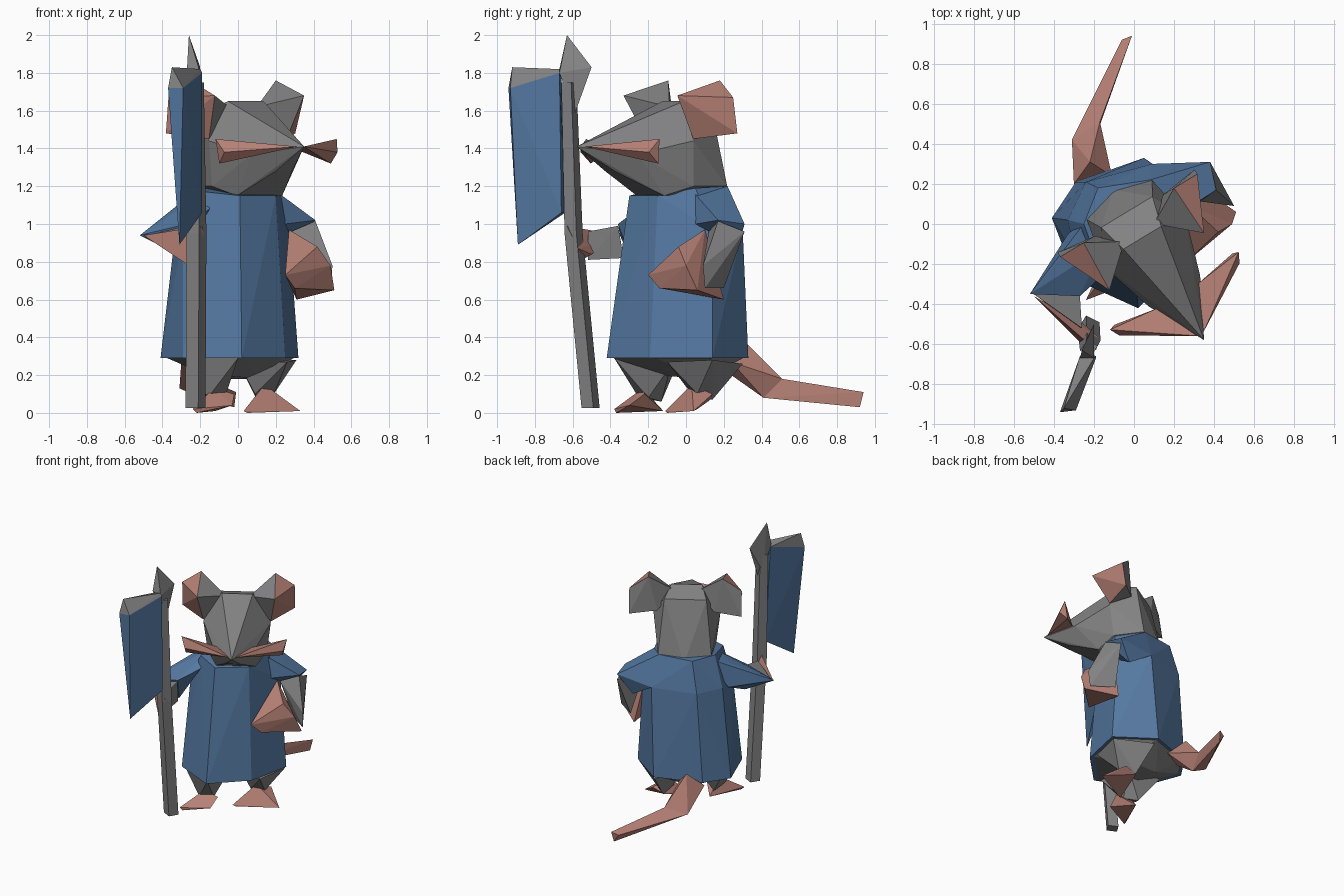
import bpy, bmesh
from mathutils import Vector


def material(name, color):
    m = bpy.data.materials.new(name)
    m.diffuse_color = color
    return m


BLUE = material("blue_cloth", (0.09, 0.19, 0.36, 1))
PINK = material("pink_skin", (0.47, 0.22, 0.18, 1))
GREY = material("grey_fur_and_metal", (0.23, 0.23, 0.235, 1))

# The head is turned: side axis, forward axis
SIDE, FWD = Vector((0.856, 0.517, 0)), Vector((0.517, -0.856, 0))


def turned(s, f, z):
    return SIDE * s + FWD * f + Vector((0, 0, z))


def hull(name, groups, mat=GREY):
    """Faceted solid: convex hull of each point group, joined in one object."""
    bm = bmesh.new()
    for pts in groups:
        part = bmesh.new()
        for p in pts:
            part.verts.new(p)
        bmesh.ops.convex_hull(part, input=part.verts)
        loose = [v for v in part.verts if not v.link_faces]
        bmesh.ops.delete(part, geom=loose, context='VERTS')
        bmesh.ops.recalc_face_normals(part, faces=part.faces)
        tmp = bpy.data.meshes.new("tmp")
        part.to_mesh(tmp)
        part.free()
        bm.from_mesh(tmp)
        bpy.data.meshes.remove(tmp)
    me = bpy.data.meshes.new(name)
    bm.to_mesh(me)
    bm.free()
    ob = bpy.data.objects.new(name, me)
    bpy.context.collection.objects.link(ob)
    me.materials.append(mat)
    return ob


# Robe: seven-sided skirt, full at the back and shoulders
hem = [(0.02, -0.42), (0.25, -0.19), (0.32, 0.14), (0.05, 0.33),
       (-0.29, 0.21), (-0.41, 0.03), (-0.29, -0.28)]
collar = [(0.01, -0.30, 1.15), (0.20, -0.15, 1.15), (0.22, 0.05, 1.19), (0.08, 0.22, 1.2),
          (-0.18, 0.18, 1.2), (-0.25, 0.0, 1.2), (-0.17, -0.22, 1.17)]
shoulders = [(0.09, 0.3, 0.97), (-0.24, 0.21, 0.97), (-0.33, 0.02, 0.97),
             (0.27, 0.14, 0.97), (-0.29, -0.17, 0.95)]
hull("robe", [[(x, y, 0.29) for x, y in hem] + collar + shoulders], BLUE)

# Hips and legs
hull("legs", [
    [(x * 0.97, y * 0.97, 0.3) for x, y in hem] + [(-0.1, -0.16, 0.2), (0.12, 0.1, 0.18), (-0.12, 0.1, 0.18)],
    [(-0.28, -0.26, 0.29), (0.0, -0.38, 0.29), (-0.02, -0.08, 0.25), (-0.28, -0.05, 0.25),
     (-0.16, -0.25, 0.08), (-0.07, -0.2, 0.08), (-0.15, -0.13, 0.06)],
    [(0.0, 0.0, 0.27), (0.26, -0.1, 0.27), (0.31, 0.14, 0.28), (0.06, 0.3, 0.26),
     (0.09, 0.03, 0.1), (0.19, 0.06, 0.1), (0.1, 0.14, 0.07)]])

# Feet
hull("left_foot", [[(-0.24, -0.38, 0.02), (-0.22, -0.37, 0.0), (-0.03, -0.30, 0.04),
                    (-0.02, -0.22, 0.1), (-0.12, -0.12, 0.01), (-0.13, -0.23, 0.13)]], PINK)
hull("right_foot", [[(0.03, -0.11, 0.01), (0.05, -0.1, 0.0), (0.33, 0.04, 0.01), (0.29, 0.06, 0.02),
                     (0.14, 0.03, 0.15), (0.19, 0.14, 0.1), (0.09, 0.13, 0.07)]], PINK)

# Tail: two tapering segments
tail = [[(-0.30, 0.2, 0.27), (-0.11, 0.24, 0.27), (-0.22, 0.31, 0.38), (-0.2, 0.24, 0.2)],
        [(-0.31, 0.42, 0.13), (-0.17, 0.51, 0.18), (-0.2, 0.41, 0.08)],
        [(-0.01, 0.94, 0.11), (-0.06, 0.92, 0.09), (-0.02, 0.92, 0.03)]]
hull("tail", [tail[0] + tail[1], tail[1] + tail[2]], PINK)

# Head with pointed snout
pairs = [(0.15, -0.07, 1.6), (0.11, 0.08, 1.65), (0.19, -0.14, 1.2), (0.24, 0.1, 1.44),
         (0.14, 0.22, 1.15), (0.21, 0.08, 1.2), (0.15, 0.39, 1.37), (0.05, 0.47, 1.28)]
hull("head", [[turned(k * s, f, z) for s, f, z in pairs for k in (-1, 1)] +
              [turned(0, 0.677, 1.41), turned(0, -0.2, 1.16)]])

# Ears (pink outer face) and whiskers, mirrored about the head
ear = [(0.086, 0.05, 1.62), (0.264, -0.05, 1.76), (0.40, -0.05, 1.67), (0.2, -0.05, 1.5),
       (0.40, -0.076, 1.48), (0.24, 0.1, 1.45), (0.276, 0.22, 1.68)]
whisker = [(0.02, 0.64, 1.41), (0.12, 0.42, 1.39), (0.375, 0.39, 1.45),
           (0.345, 0.38, 1.32), (0.35, 0.44, 1.38)]
for k, tag in ((-1, "left"), (1, "right")):
    ob = hull(tag + "_ear", [[turned(k * s, f, z) for s, f, z in ear]])
    ob.data.materials.append(PINK)
    for p in ob.data.polygons:
        if p.normal.dot(SIDE * k) > 0.3:
            p.material_index = 1
    hull(tag + "_whisker", [[turned(k * s, f, z) for s, f, z in whisker]], PINK)

# Left arm, reaching forward to the pole
hull("left_sleeve", [[(-0.16, -0.12, 1.18), (-0.22, 0.04, 1.18), (-0.33, -0.05, 0.95), (-0.52, -0.35, 0.94),
                      (-0.27, -0.36, 1.0), (-0.3, -0.3, 0.83), (-0.15, -0.25, 1.08), (-0.32, -0.12, 1.1)]], BLUE)
hull("left_forearm", [[(-0.5, -0.35, 0.935), (-0.27, -0.36, 0.99), (-0.29, -0.33, 0.82),
                       (-0.26, -0.52, 0.96), (-0.27, -0.52, 0.81)]])
hull("left_hand", [[(-0.5, -0.36, 0.94), (-0.19, -0.63, 0.99), (-0.26, -0.6, 0.78),
                    (-0.17, -0.57, 0.87), (-0.25, -0.5, 0.84)]], PINK)

# Right arm, hanging bent at the side
hull("right_sleeve", [[(0.18, 0.02, 1.19), (0.08, 0.22, 1.2), (0.38, 0.31, 1.0), (0.41, 0.17, 1.02),
                       (0.25, 0.05, 1.0), (0.27, 0.27, 0.86), (0.09, 0.3, 0.97)]], BLUE)
hull("right_forearm", [[(0.41, 0.17, 1.015), (0.38, 0.31, 0.96), (0.5, 0.09, 0.78),
                        (0.49, 0.1, 0.66), (0.28, 0.12, 0.96), (0.34, 0.2, 0.66)]])
hull("right_hand", [[(0.27, 0.1, 0.97), (0.42, -0.04, 0.88), (0.49, 0.0, 0.78), (0.51, 0.06, 0.65),
                     (0.25, -0.2, 0.73), (0.3, -0.14, 0.66), (0.31, 0.2, 0.6)]], PINK)

# Pole: four-sided, leaning forward
rings = []
for x, y, z, r in ((-0.225, -0.505, 0.025, 0.048), (-0.22, -0.595, 0.95, 0.048), (-0.225, -0.62, 1.75, 0.04)):
    rings.append([(x + dx * r, y + dy * r, z) for dx, dy in ((1.1, 0.3), (-0.3, 1), (-1.1, -0.3), (0.3, -1))])
hull("axe_pole", [rings[0] + rings[1], rings[1] + rings[2]])

# Axe blade, its top cap and the spike
hull("axe_blade", [[(-0.37, -0.94, 1.72), (-0.29, -0.93, 1.72), (-0.27, -0.66, 1.8), (-0.19, -0.67, 1.8),
                    (-0.31, -0.89, 0.89), (-0.19, -0.66, 1.06), (-0.24, -0.64, 1.06)]], BLUE)
hull("axe_blade_cap", [[(-0.37, -0.94, 1.72), (-0.29, -0.93, 1.72), (-0.27, -0.66, 1.8),
                        (-0.19, -0.67, 1.8), (-0.35, -0.92, 1.83), (-0.2, -0.67, 1.82)]])
hull("axe_spike", [[(-0.26, -0.63, 2.0), (-0.2, -0.5, 1.83), (-0.27, -0.67, 1.82),
                    (-0.2, -0.67, 1.8), (-0.21, -0.59, 1.58), (-0.25, -0.6, 1.62)]])
